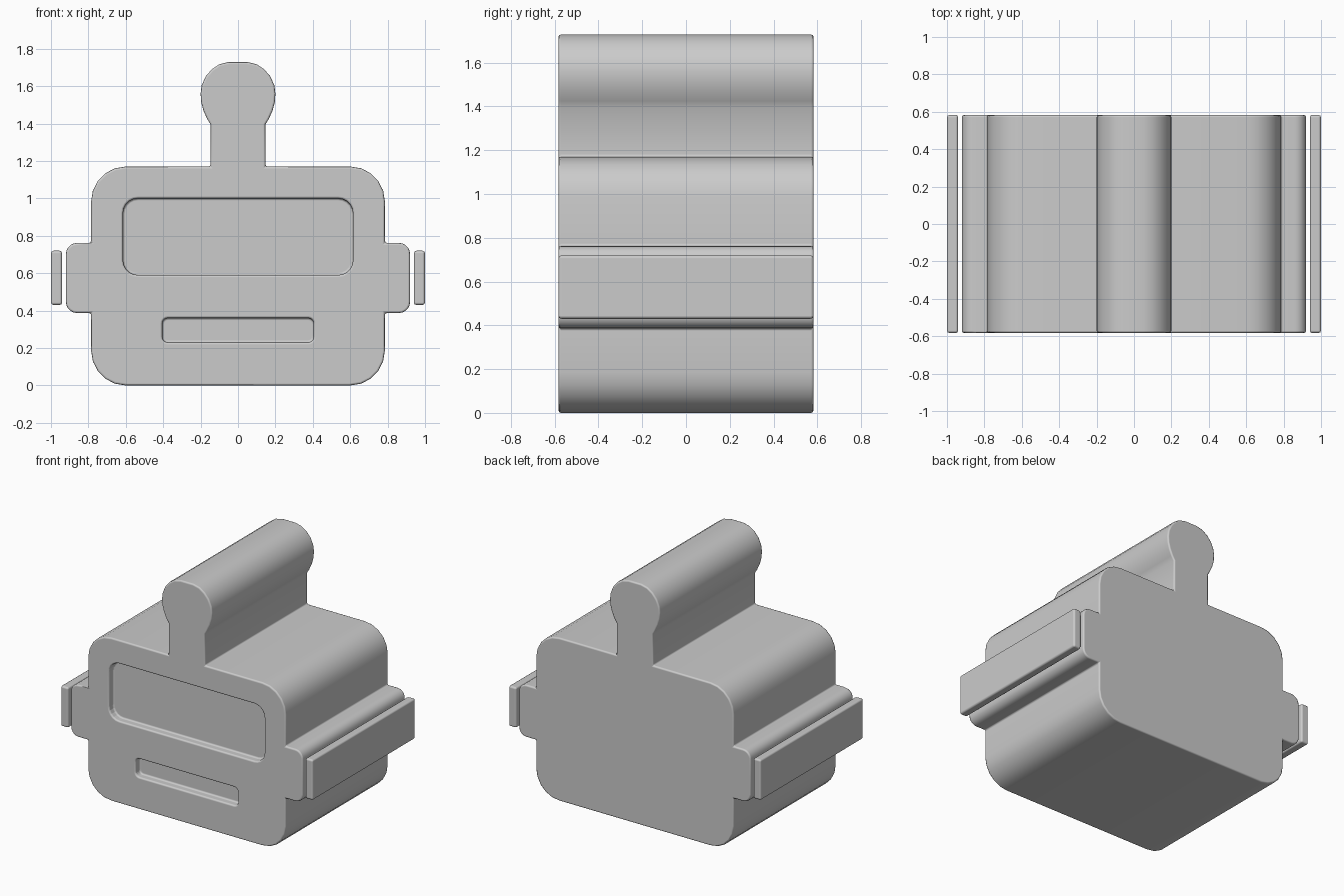
import bpy, bmesh
from math import sin, cos, pi, radians

if "Cube" in bpy.data.objects:
    bpy.data.objects.remove(bpy.data.objects["Cube"])

HALF_DEPTH = 0.583


def arc(cx, cz, r, a0, steps=5):
    """Quarter circle, counter-clockwise from a0 degrees."""
    return [(cx + r * cos(radians(a0) + pi / 2 * i / steps),
             cz + r * sin(radians(a0) + pi / 2 * i / steps)) for i in range(steps + 1)]


def rounded_rect(x0, x1, z0, z1, r):
    return (arc(x1 - r, z0 + r, r, -90) + arc(x1 - r, z1 - r, r, 0)
            + arc(x0 + r, z1 - r, r, 90) + arc(x0 + r, z0 + r, r, 180))


def extrude_profile(name, points, y0, y1):
    bm = bmesh.new()
    face = bm.faces.new([bm.verts.new((x, y0, z)) for x, z in points])
    ext = bmesh.ops.extrude_face_region(bm, geom=[face])
    for v in ext["geom"]:
        if isinstance(v, bmesh.types.BMVert):
            v.co.y = y1
    bmesh.ops.recalc_face_normals(bm, faces=bm.faces)
    mesh = bpy.data.meshes.new(name)
    bm.to_mesh(mesh)
    bm.free()
    obj = bpy.data.objects.new(name, mesh)
    bpy.context.collection.objects.link(obj)
    return obj


def soften(obj, width):
    for p in obj.data.polygons:
        p.use_smooth = True
    mod = obj.modifiers.new("soft_edges", 'BEVEL')
    mod.width = width
    mod.segments = 2
    mod.limit_method = 'ANGLE'
    mod.angle_limit = radians(40)
    mod.harden_normals = True


# Main body: right half outline from bottom to top, then mirrored
half = arc(0.60, 0.185, 0.185, -90)
half += [(0.785, 0.387)] + arc(0.86, 0.447, 0.06, -90) + arc(0.86, 0.702, 0.06, 0)
half += [(0.785, 0.762)] + arc(0.60, 0.985, 0.185, 0)
half += [(0.147, 1.17), (0.147, 1.395), (0.165, 1.425), (0.185, 1.47), (0.197, 1.515),
         (0.2, 1.56), (0.194, 1.605), (0.173, 1.652), (0.14, 1.69),
         (0.1, 1.717), (0.05, 1.729)]
outline = half + [(-x, z) for x, z in reversed(half)]
body = extrude_profile("body", outline, -HALF_DEPTH, HALF_DEPTH)

# Shallow recesses in the front face
for name, rect in (("window_cutter", (-0.615, 0.615, 0.59, 1.0, 0.08)),
                   ("slot_cutter", (-0.405, 0.405, 0.23, 0.36, 0.03))):
    cutter = extrude_profile(name, rounded_rect(*rect), -HALF_DEPTH - 0.2, -HALF_DEPTH + 0.05)
    cutter.hide_render = True
    cutter.hide_viewport = True
    cutter.display_type = 'WIRE'
    mod = body.modifiers.new(name, 'BOOLEAN')
    mod.operation = 'DIFFERENCE'
    mod.solver = 'EXACT'
    mod.object = cutter
soften(body, 0.012)

# Thin plates floating just outside the ears
for name, s in (("right_side_plate", 1), ("left_side_plate", -1)):
    x0, x1 = sorted((0.94 * s, 1.0 * s))
    plate = extrude_profile(name, [(x0, 0.43), (x1, 0.43), (x1, 0.72), (x0, 0.72)],
                            -HALF_DEPTH, HALF_DEPTH)
    soften(plate, 0.014)
